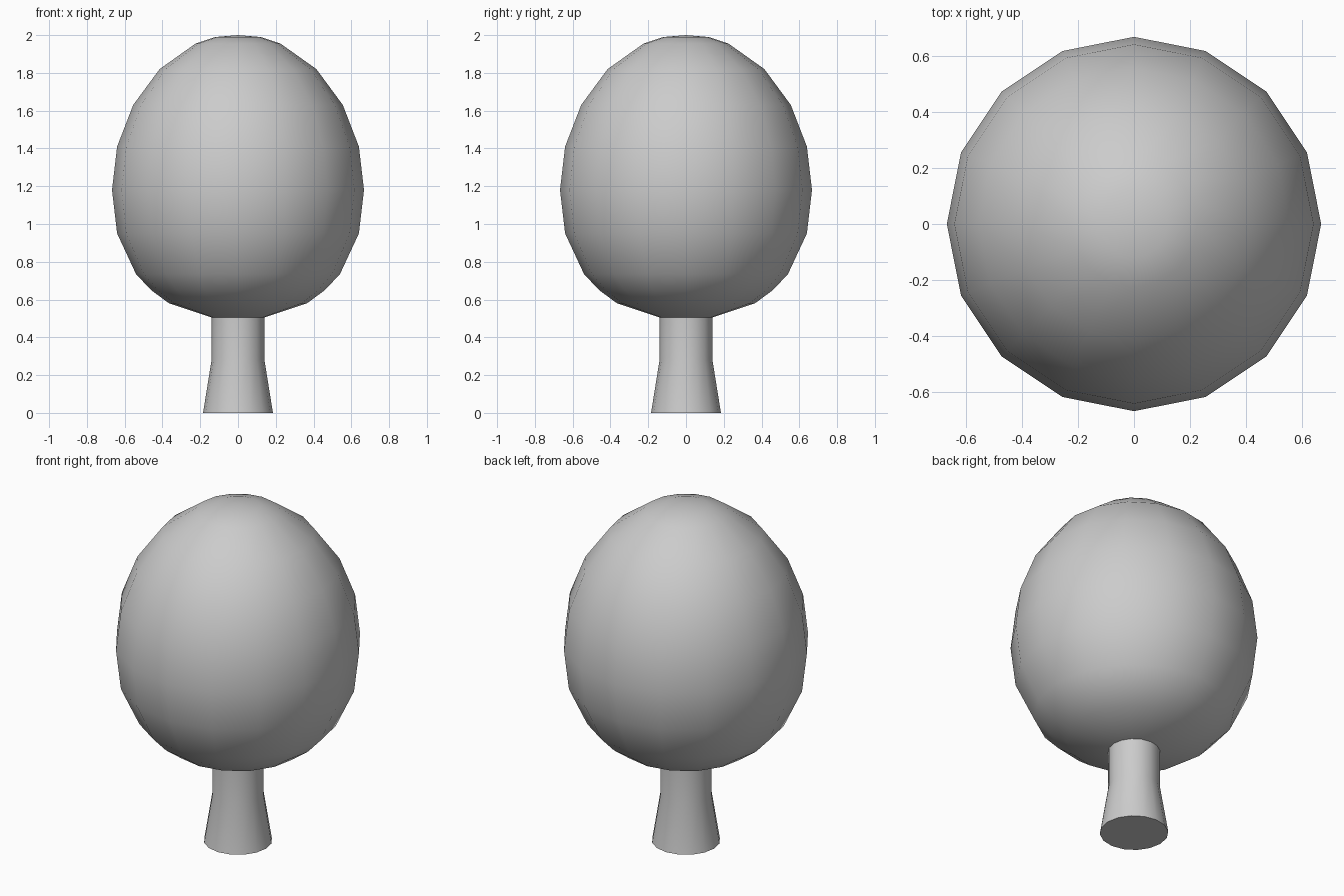
import bpy
import bmesh
import math

if "Cube" in bpy.data.objects:
    bpy.data.objects.remove(bpy.data.objects["Cube"], do_unlink=True)

SIDES = 16

grey = bpy.data.materials.new("plain grey")
grey.use_nodes = True
grey.diffuse_color = (0.6, 0.6, 0.6, 1)
grey.node_tree.nodes["Principled BSDF"].inputs["Base Color"].default_value = (0.6, 0.6, 0.6, 1)


def lathe(name, profile, sharp_angle):
    """Turn a bottom-to-top (radius, height) profile around z and cap its ends."""
    bm = bmesh.new()
    rings = []
    for radius, height in profile:
        count = SIDES if radius else 1
        rings.append([bm.verts.new((radius * math.cos(math.tau * i / SIDES),
                                    radius * math.sin(math.tau * i / SIDES), height))
                      for i in range(count)])
    for low, high in zip(rings, rings[1:]):
        for i in range(SIDES):
            j = (i + 1) % SIDES
            if len(high) == 1:
                bm.faces.new((low[i], low[j], high[0]))
            else:
                bm.faces.new((low[i], low[j], high[j], high[i]))
    bm.faces.new(rings[0][::-1])
    if len(rings[-1]) > 1:
        bm.faces.new(rings[-1])
    mesh = bpy.data.meshes.new(name)
    bm.to_mesh(mesh)
    bm.free()
    mesh.materials.append(grey)
    obj = bpy.data.objects.new(name, mesh)
    bpy.context.collection.objects.link(obj)
    bpy.ops.object.select_all(action="DESELECT")
    obj.select_set(True)
    bpy.context.view_layer.objects.active = obj
    bpy.ops.object.shade_smooth_by_angle(angle=math.radians(sharp_angle))
    return obj


# Trunk, flared towards the ground
lathe("trunk", [(0.185, 0), (0.14, 0.28), (0.14, 0.52)], 40)

# Egg-shaped leafy crown
lathe("crown", [(0.14, 0.505), (0.365, 0.58), (0.46, 0.65), (0.54, 0.735),
                (0.64, 0.95), (0.667, 1.18), (0.64, 1.41), (0.555, 1.63),
                (0.415, 1.82), (0.225, 1.955), (0.12, 1.99), (0, 2.0)], 60)
